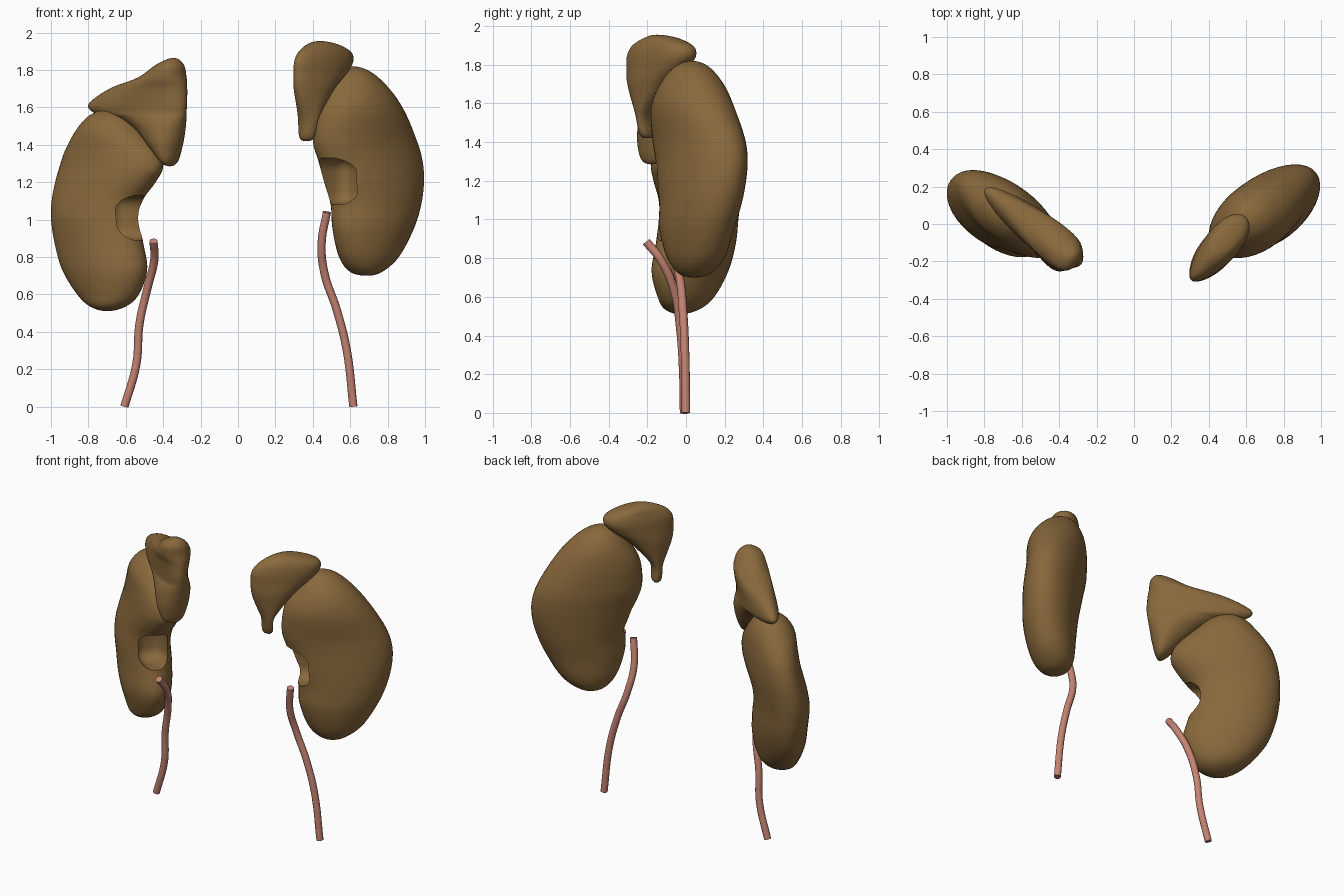
import bpy, bmesh
from math import sin, cos, pi, sqrt, radians
from mathutils import Matrix, Vector

old = bpy.data.objects.get("Cube")
if old:
    bpy.data.objects.remove(old)


def make_material(name, rgb):
    mat = bpy.data.materials.new(name)
    mat.use_nodes = True
    mat.diffuse_color = (*rgb, 1)
    bsdf = mat.node_tree.nodes["Principled BSDF"]
    bsdf.inputs["Base Color"].default_value = (*rgb, 1)
    bsdf.inputs["Roughness"].default_value = 0.6
    return mat


BROWN = make_material("organ brown", (0.25, 0.14, 0.045))
PINK = make_material("duct pink", (0.56, 0.23, 0.17))


def select_only(obj):
    bpy.ops.object.select_all(action='DESELECT')
    obj.select_set(True)
    bpy.context.view_layer.objects.active = obj


def add_mesh(name, bm, side):
    """Mirror to the given side, keeping the faces turned outward."""
    if side < 0:
        bm.transform(Matrix.Diagonal((-1, 1, 1, 1)))
        bmesh.ops.reverse_faces(bm, faces=bm.faces[:])
    mesh = bpy.data.meshes.new(name)
    bm.to_mesh(mesh)
    bm.free()
    mesh.materials.append(BROWN)
    obj = bpy.data.objects.new(name, mesh)
    bpy.context.collection.objects.link(obj)
    return obj


def smooth_rows(rows, steps=6):
    """Spline through the section rows, rounded over at both poles."""
    rows = [Vector(r) for r in rows]

    def mirrored(r):
        return Vector((r[0], r[2], r[1], r[3], -r[4]))

    pts = [mirrored(rows[1])] + rows + [mirrored(rows[-2])]
    out = []
    for p, q, r, s in zip(pts, pts[1:], pts[2:], pts[3:]):
        for k in range(steps):
            t = k / steps
            out.append(0.5 * (2 * q + (r - p) * t + (2 * p - 5 * q + 4 * r - s) * t ** 2
                              + (3 * q - p - 3 * r + s) * t ** 3))
    return out + [rows[-1]]


def organ(name, side, angle, taper, rows, sides=40):
    """Stack of tilted ovals; row = height, inner x, outer x, centre y, half thickness."""
    c, s = cos(radians(angle)), sin(radians(angle))
    bm = bmesh.new()
    rings = []
    sections = smooth_rows(rows)
    for z, x0, x1, yc, b in sections[1:-1]:
        half, mid = abs(x1 - x0) / 2, (x0 + x1) / 2
        b = min(abs(b), half / s * 0.9)
        a = sqrt(half ** 2 - (b * s) ** 2) / c
        ring = []
        for i in range(sides):
            t = 2 * pi * i / sides
            u, w = a * cos(t), b * sin(t) * (1 - taper * cos(t))
            ring.append(bm.verts.new((mid + u * c - w * s, yc + u * s + w * c, z)))
        rings.append(ring)
    bottom, top = [bm.verts.new((r[1], r[3], r[0])) for r in (sections[0], sections[-1])]
    for i in range(sides):
        j = (i + 1) % sides
        bm.faces.new((bottom, rings[0][j], rings[0][i]))
        bm.faces.new((top, rings[-1][i], rings[-1][j]))
        for lo, hi in zip(rings, rings[1:]):
            bm.faces.new((lo[i], lo[j], hi[j], hi[i]))
    return add_mesh(name, bm, side)


def cut_hilum(kidney, side, angle, centre, u_range, w_range, z_range):
    """Rounded pocket on the inner edge of a kidney."""
    ranges = (u_range, w_range, z_range)
    size = [hi - lo for lo, hi in ranges]
    mid = [(hi + lo) / 2 for lo, hi in ranges]
    bm = bmesh.new()
    bmesh.ops.create_cube(bm, size=1)
    bmesh.ops.scale(bm, vec=size, verts=bm.verts)
    bmesh.ops.translate(bm, vec=mid, verts=bm.verts)
    bmesh.ops.bevel(bm, geom=bm.edges[:], offset=0.075, segments=6, profile=0.5, affect='EDGES')
    bm.transform(Matrix.Translation((*centre, 0)) @ Matrix.Rotation(radians(angle), 4, 'Z'))
    cutter = add_mesh("hilum_cutter", bm, side)
    cutter.hide_render = True
    mod = kidney.modifiers.new("hilum", 'BOOLEAN')
    mod.operation, mod.solver, mod.object = 'DIFFERENCE', 'EXACT', cutter
    select_only(kidney)
    bpy.context.view_layer.update()
    bpy.ops.object.modifier_apply(modifier=mod.name)
    bpy.data.objects.remove(cutter)


def duct(name, points, radius=0.022):
    curve = bpy.data.curves.new(name, 'CURVE')
    curve.dimensions = '3D'
    curve.bevel_depth, curve.bevel_resolution = radius, 4
    curve.use_fill_caps = True
    spline = curve.splines.new('BEZIER')
    spline.bezier_points.add(len(points) - 1)
    for bp, co in zip(spline.bezier_points, points):
        bp.co = co
        bp.handle_left_type = bp.handle_right_type = 'AUTO'
    curve.materials.append(PINK)
    obj = bpy.data.objects.new(name, curve)
    bpy.context.collection.objects.link(obj)
    select_only(obj)
    bpy.ops.object.convert(target='MESH')
    return bpy.context.view_layer.objects.active


# Kidneys
left_kidney = organ("left_kidney", 1, 37, 0, [
    (.70, .69, .69, .04, 0), (.72, .60, .77, .045, .08), (.80, .54, .86, .05, .13),
    (.95, .505, .94, .055, .155), (1.08, .495, .98, .075, .165), (1.2, .46, .995, .08, .17),
    (1.31, .43, .988, .08, .172), (1.42, .40, .958, .065, .175), (1.58, .41, .89, .035, .178),
    (1.7, .46, .81, .03, .15), (1.79, .53, .71, .03, .085), (1.82, .61, .61, .03, 0)])
cut_hilum(left_kidney, 1, 37, (.727, .08), (-.5, -.14), (-.125, .07), (1.08, 1.33))

right_kidney = organ("right_kidney", -1, 37, 0, [
    (.51, .70, .70, -.03, 0), (.535, .60, .79, -.02, .08), (.60, .53, .86, 0, .12),
    (.73, .485, .94, .02, .15), (.87, .505, .98, .05, .158), (1.0, .53, 1.0, .065, .16),
    (1.1, .51, .997, .07, .16), (1.2, .44, .978, .06, .16), (1.28, .40, .955, .052, .157),
    (1.37, .42, .925, .055, .152), (1.48, .51, .865, .065, .138), (1.56, .59, .79, .075, .085),
    (1.59, .69, .69, .08, 0)])
cut_hilum(right_kidney, -1, 37, (.765, .07), (-.5, -.11), (-.1, .085), (.89, 1.13))

# Glands capping the kidneys
left_gland = organ("left_gland", 1, 50, -.25, [
    (1.42, .365, .365, -.2, 0), (1.44, .325, .405, -.205, .045), (1.55, .315, .43, -.215, .065),
    (1.7, .29, .51, -.19, .085), (1.79, .29, .58, -.15, .09), (1.85, .295, .61, -.13, .09),
    (1.9, .32, .595, -.125, .08), (1.94, .37, .52, -.135, .055), (1.955, .435, .435, -.15, 0)])
right_gland = organ("right_gland", -1, 38, .2, [
    (1.285, .365, .365, -.18, 0), (1.31, .325, .42, -.175, .06), (1.4, .30, .49, -.15, .095),
    (1.49, .285, .56, -.115, .105), (1.54, .28, .65, -.075, .1), (1.57, .278, .77, -.025, .095),
    (1.62, .275, .80, -.015, .095), (1.7, .275, .69, -.055, .1), (1.76, .28, .54, -.12, .1),
    (1.83, .295, .44, -.165, .07), (1.865, .345, .345, -.175, 0)])

# Ureters
left_ureter = duct("left_ureter", [
    (.475, -.115, 1.04), (.447, -.08, .87), (.463, -.035, .71), (.527, -.015, .52),
    (.58, -.005, .31), (.617, 0, 0)])
right_ureter = duct("right_ureter", [
    (-.452, -.205, .885), (-.447, -.13, .79), (-.485, -.06, .63), (-.527, -.03, .44),
    (-.543, -.015, .23), (-.607, -.01, 0)])

# Smooth shading with a crisp rim around the pockets
for obj in (left_kidney, right_kidney, left_gland, right_gland, left_ureter, right_ureter):
    select_only(obj)
    bpy.ops.object.shade_smooth_by_angle(angle=radians(40))
